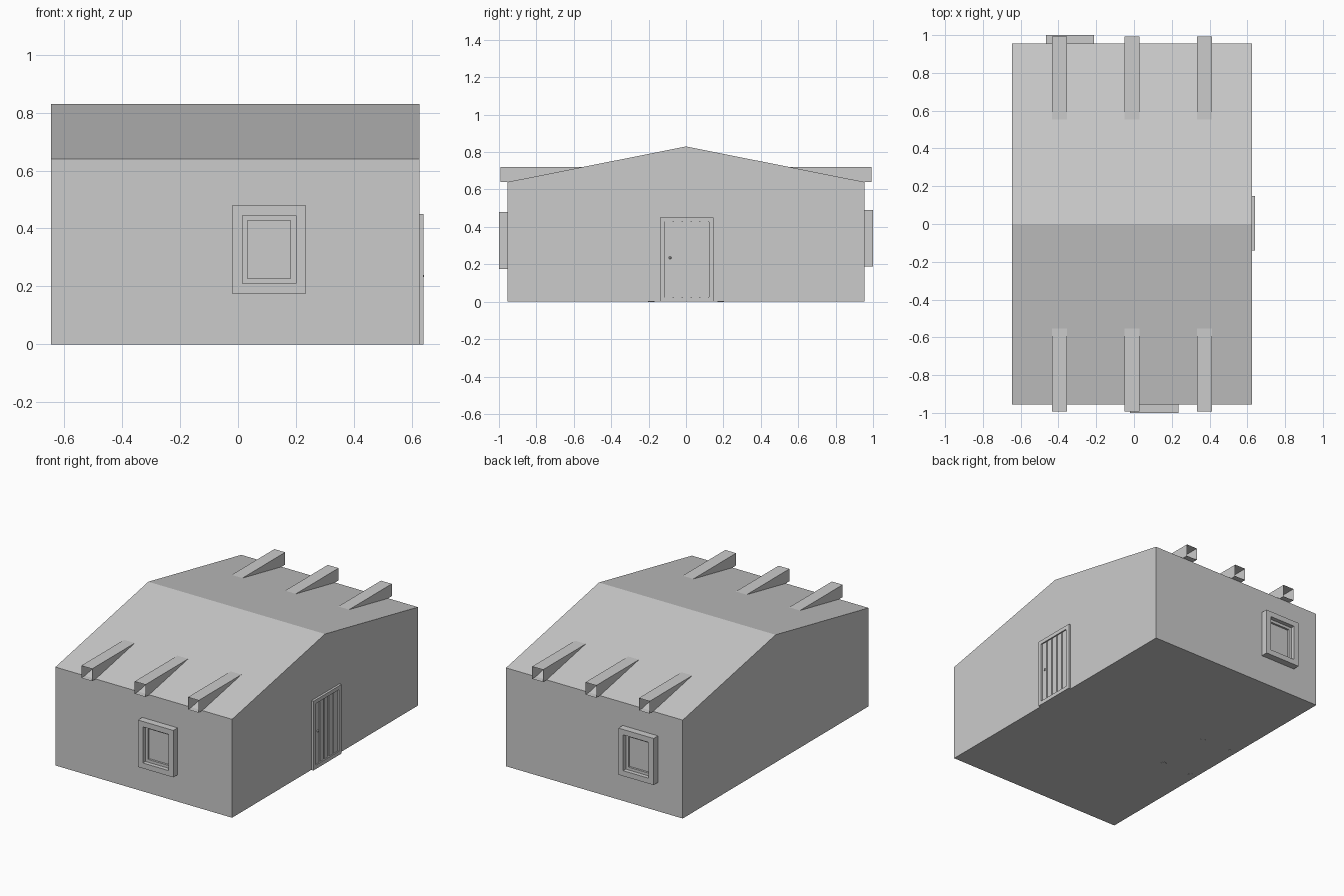
import bpy, bmesh

if "Cube" in bpy.data.objects:
    bpy.data.objects.remove(bpy.data.objects["Cube"])


def finish(name, bm):
    mesh = bpy.data.meshes.new(name)
    bm.to_mesh(mesh)
    bm.free()
    obj = bpy.data.objects.new(name, mesh)
    bpy.context.collection.objects.link(obj)
    return obj


def add_box(bm, x, y, z):
    verts = bmesh.ops.create_cube(bm, size=1)["verts"]
    for v in verts:
        for i, (lo, hi) in enumerate((x, y, z)):
            v.co[i] = (lo + hi) / 2 + v.co[i] * (hi - lo)


def boxes(name, items):
    bm = bmesh.new()
    for item in items:
        add_box(bm, *item)
    return finish(name, bm)


def ring(a, b, w):
    """Four bars (two posts, head and sill) around rectangle a x b."""
    (a0, a1), (b0, b1) = a, b
    return [((a0, a0 + w), b), ((a1 - w, a1), b),
            ((a0 + w, a1 - w), (b0, b0 + w)), ((a0 + w, a1 - w), (b1 - w, b1))]


X0, X1, WALL, EAVE, RIDGE = -0.645, 0.626, 0.955, 0.64, 0.83

# House shell: gable profile extruded along x
bm = bmesh.new()
profile = [(-WALL, 0), (WALL, 0), (WALL, EAVE), (0, RIDGE), (-WALL, EAVE)]
gable = bm.faces.new([bm.verts.new((X0, y, z)) for y, z in profile])
ext = bmesh.ops.extrude_face_region(bm, geom=[gable], use_keep_orig=True)
bmesh.ops.translate(bm, vec=(X1 - X0, 0, 0),
                    verts=[v for v in ext["geom"] if isinstance(v, bmesh.types.BMVert)])
bmesh.ops.recalc_face_normals(bm, faces=bm.faces)
finish("house_shell", bm)

# Hollow roof spouts, open at the outer end
for side, label in ((-1, "front"), (1, "back")):
    for i, x in enumerate((-0.394, -0.01, 0.373)):
        bm = bmesh.new()
        ys = sorted((side * 0.54, side * 0.992))
        add_box(bm, (x - 0.039, x + 0.039), ys, (EAVE, 0.72))
        bm.faces.ensure_lookup_table()
        ends = [f for f in bm.faces if abs(f.normal.y) > 0.9
                or abs(f.calc_center_median().y) > 0.9]
        bmesh.ops.delete(bm, geom=ends, context="FACES_ONLY")
        finish(f"{label}_spout_{i + 1}", bm)

# Windows: deep outer frame, shallow sash, thin pane
for label, side, x, z in (("front", -1, (-0.02, 0.235), (0.175, 0.48)),
                          ("back", 1, (-0.467, -0.213), (0.187, 0.49))):
    def depth(d):
        return sorted((side * (WALL - 0.01), side * (WALL + d)))

    def inner(r, d):
        return (r[0] + d, r[1] - d)

    boxes(f"{label}_window_frame", [(a, depth(0.045), b) for a, b in ring(x, z, 0.035)])
    boxes(f"{label}_window_sash", [(a, depth(0.018), b)
                                   for a, b in ring(inner(x, 0.035), inner(z, 0.035), 0.018)])
    boxes(f"{label}_window_pane", [(inner(x, 0.05), depth(0.005), inner(z, 0.05))])

# Door: frame, vertical planks and knob
dy, dz = (-0.14, 0.147), (0.0, 0.45)
boxes("door_frame", [((X1 - 0.01, 0.641), a, b) for a, b in ring(dy, dz, 0.025)])
count, start, end = 5, dy[0] + 0.025, dy[1] - 0.025
pitch = (end - start) / count
boxes("door_planks", [((X1 - 0.01, X1 + 0.007),
                       (start + i * pitch + 0.004, start + (i + 1) * pitch - 0.004),
                       (0.025, 0.425)) for i in range(count)])
bm = bmesh.new()
bmesh.ops.create_icosphere(bm, subdivisions=2, radius=0.008)
bmesh.ops.translate(bm, verts=bm.verts, vec=(X1 + 0.008, -0.085, 0.235))
finish("door_knob", bm)

# Indoor table whose round feet just show through the floor
bm = bmesh.new()
add_box(bm, (-0.63, -0.365), (-0.22, 0.22), (0.17, 0.19))
for x in (-0.605, -0.39):
    for y in (-0.185, 0.185):
        leg = bmesh.ops.create_cone(bm, cap_ends=True, segments=12,
                                    radius1=0.017, radius2=0.017, depth=0.172)
        bmesh.ops.translate(bm, verts=leg["verts"], vec=(x, y, 0.085))
finish("table", bm)
